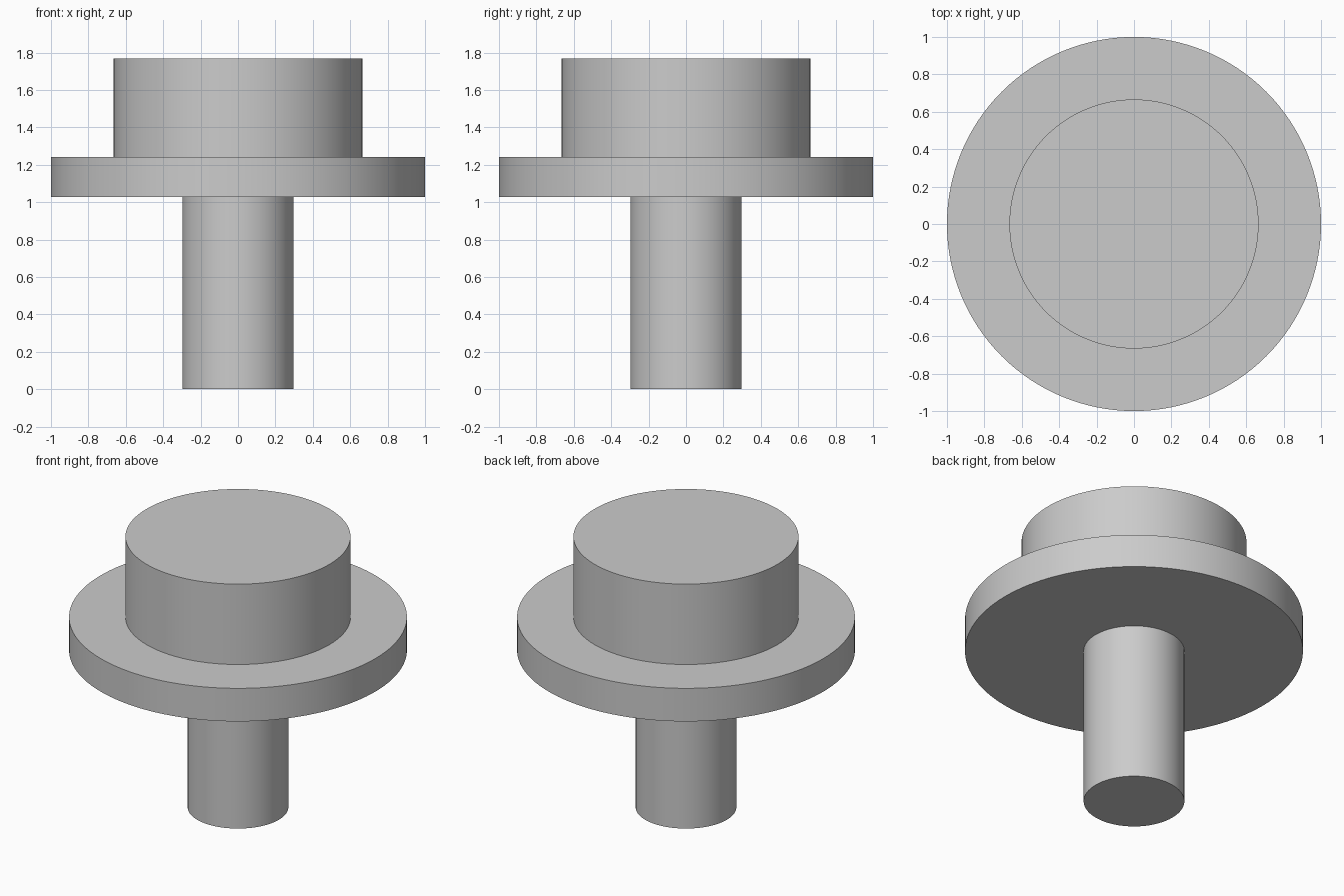
import bpy
import math

cube = bpy.data.objects.get("Cube")
if cube:
    bpy.data.objects.remove(cube, do_unlink=True)

# Single plain grey
grey = bpy.data.materials.new("plain_grey")
grey.use_nodes = True
colour = (0.6, 0.6, 0.6, 1)
grey.diffuse_color = colour
grey.node_tree.nodes["Principled BSDF"].inputs["Base Color"].default_value = colour


def disc(name, radius, bottom, top):
    """Upright smooth-sided cylinder between two heights."""
    bpy.ops.mesh.primitive_cylinder_add(
        vertices=128, radius=radius, depth=top - bottom,
        location=(0, 0, (bottom + top) / 2))
    obj = bpy.context.object
    obj.name = name
    obj.data.materials.append(grey)
    bpy.ops.object.shade_smooth_by_angle(angle=math.radians(30))
    return obj


# Stem, wide flange and head stacked on one axis
stem_top, flange_top, head_top = 1.027, 1.243, 1.768
disc("stem", 0.298, 0, stem_top)
disc("flange", 1.0, stem_top, flange_top)
disc("head", 0.666, flange_top, head_top)
